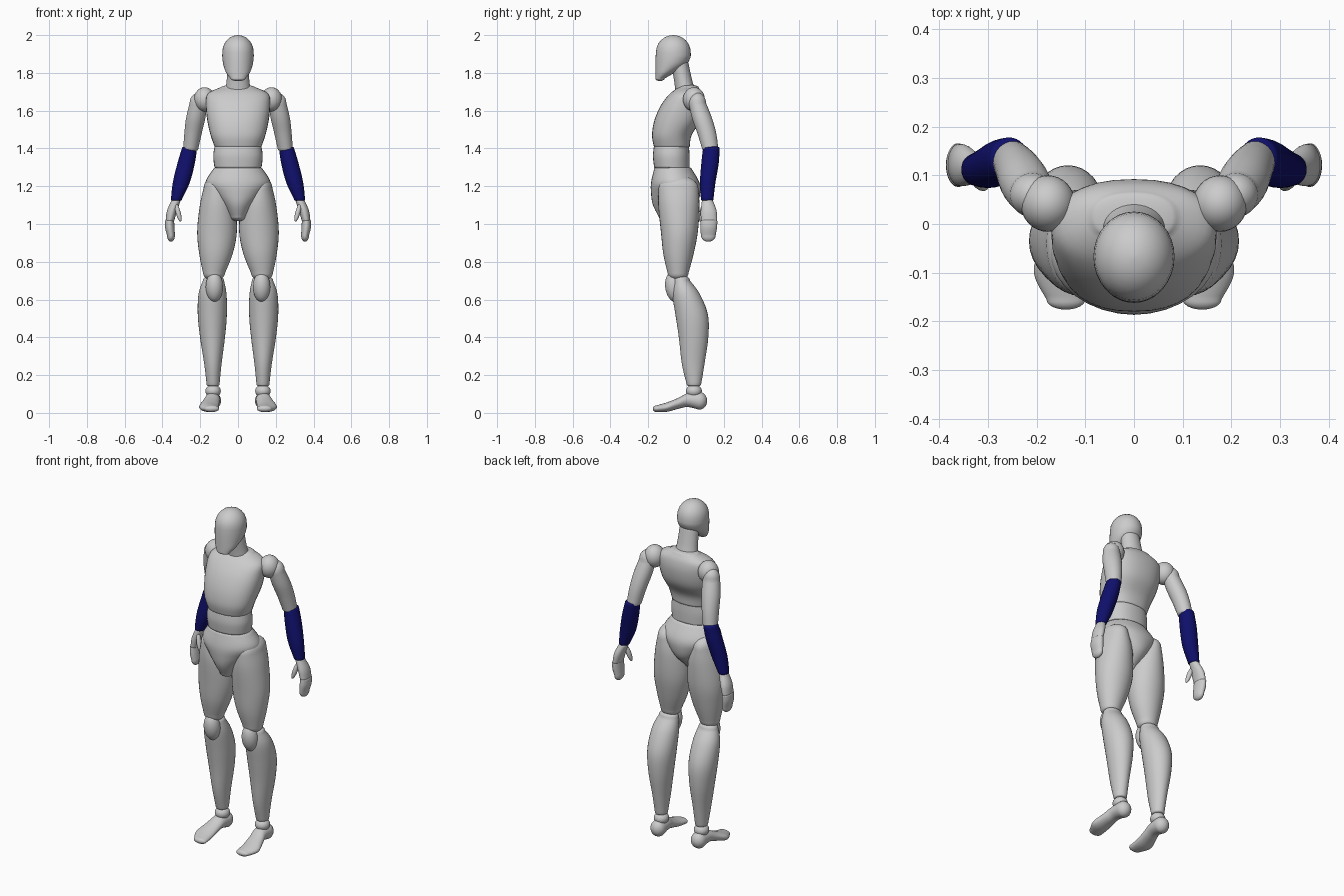
import bpy
import bmesh
import math
from mathutils import Matrix, Vector, Euler

SIDES = 32      # points around each cross-section
STEPS = 5       # smooth rings between two given sections
DOME = 6        # rings in each rounded end

if "Cube" in bpy.data.objects:
    bpy.data.objects.remove(bpy.data.objects["Cube"], do_unlink=True)


def make_material(name, colour):
    material = bpy.data.materials.new(name)
    material.use_nodes = True
    material.diffuse_color = colour
    shader = material.node_tree.nodes["Principled BSDF"]
    shader.inputs["Base Color"].default_value = colour
    shader.inputs["Roughness"].default_value = .6
    return material


grey = make_material("light grey", (.6, .6, .6, 1))
navy = make_material("navy blue", (.005, .005, .15, 1))


def finish(name, bm, material):
    """Turn a bmesh into a smooth-shaded object with one material."""
    bmesh.ops.recalc_face_normals(bm, faces=bm.faces[:])
    mesh = bpy.data.meshes.new(name)
    bm.to_mesh(mesh)
    bm.free()
    mesh.materials.append(material)
    part = bpy.data.objects.new(name, mesh)
    bpy.context.collection.objects.link(part)
    bpy.ops.object.select_all(action="DESELECT")
    part.select_set(True)
    bpy.context.view_layer.objects.active = part
    bpy.ops.object.shade_smooth_by_angle(angle=math.radians(50))


def smooth_sections(sections):
    """Catmull-Rom interpolation through the given sections."""
    points = [Vector(section) for section in sections]
    padded = [points[0]] + points + [points[-1]]
    result = []
    for before, start, end, after in zip(padded, padded[1:], padded[2:], padded[3:]):
        tangent_in, tangent_out = (end - before) / 2, (after - start) / 2
        for step in range(STEPS):
            t = step / STEPS
            blend = t * t * (3 - 2 * t)
            result.append(start.lerp(end, blend)
                          + tangent_in * (t * (1 - t) ** 2)
                          - tangent_out * (t * t * (1 - t)))
    result.append(points[-1])
    return result


def dome_rings(section, height):
    """Shrinking rings that round off an end; height is signed."""
    along, first, second, radius_a, radius_b = section
    rings = []
    for i in range(1, DOME + 1):
        angle = math.pi / 2 * i / (DOME + .2)
        shrink = math.cos(angle)
        rings.append((along + height * math.sin(angle), first, second,
                      radius_a * shrink, radius_b * shrink))
    return rings


def loft(name, sections, low, high, axis="z", boxy=2, material=grey, flip=1):
    """Skin sections (along, centre, centre, radius, radius) with domed ends."""
    rings = smooth_sections(sections)
    rings = (dome_rings(rings[0], -low)[::-1] + rings + dome_rings(rings[-1], high))
    bm = bmesh.new()
    loops = []
    for along, first, second, radius_a, radius_b in rings:
        loop = []
        for i in range(SIDES):
            angle = math.tau * i / SIDES
            c, s = math.cos(angle), math.sin(angle)
            a = first + radius_a * math.copysign(abs(c) ** (2 / boxy), c)
            b = second + radius_b * math.copysign(abs(s) ** (2 / boxy), s)
            place = (a * flip, b, along) if axis == "z" else (a * flip, along, b)
            loop.append(bm.verts.new(place))
        loops.append(loop)
    for lower, upper in zip(loops, loops[1:]):
        for i in range(SIDES):
            j = (i + 1) % SIDES
            bm.faces.new((lower[i], lower[j], upper[j], upper[i]))
    bm.faces.new(loops[0])
    bm.faces.new(loops[-1])
    finish(name, bm, material)


def ellipsoid(name, centre, radii, tilt=(0, 0, 0), flip=1):
    """A stretched sphere, tilted by degrees, on either side of the body."""
    turn = Euler([math.radians(angle) for angle in tilt]).to_matrix().to_4x4()
    matrix = (Matrix.Diagonal((flip, 1, 1, 1)) @ Matrix.Translation(centre)
              @ turn @ Matrix.Diagonal((*radii, 1)))
    bm = bmesh.new()
    bmesh.ops.create_uvsphere(bm, u_segments=SIDES, v_segments=SIDES // 2,
                              radius=1, matrix=matrix)
    finish(name, bm, grey)


# Head with a flat face and a jaw that slopes back to the neck
loft("head", [
    (1.77, 0, -.138, .04, .024),
    (1.8, 0, -.112, .062, .05),
    (1.84, 0, -.082, .077, .08),
    (1.88, 0, -.069, .083, .092),
    (1.91, 0, -.067, .083, .092)], low=.013, high=.09)
loft("neck", [
    (1.69, 0, .0, .07, .055),
    (1.76, 0, -.015, .06, .048),
    (1.86, 0, -.035, .055, .046)], low=.01, high=.01)

# Torso
loft("chest", [
    (1.41, 0, -.075, .124, .095),
    (1.47, 0, -.075, .145, .105),
    (1.55, 0, -.045, .163, .122),
    (1.63, 0, -.02, .17, .112),
    (1.69, 0, .0, .16, .085),
    (1.725, 0, .014, .09, .052)], low=.01, high=.012, boxy=2.3)
loft("abdomen", [
    (1.3, 0, -.075, .125, .094),
    (1.36, 0, -.078, .131, .097),
    (1.41, 0, -.077, .124, .093)], low=.01, high=.01, boxy=2.2)
loft("pelvis", [
    (1.04, 0, -.075, .045, .07),
    (1.1, 0, -.06, .085, .115),
    (1.16, 0, -.055, .135, .13),
    (1.22, 0, -.057, .172, .128),
    (1.295, 0, -.07, .128, .098)], low=.025, high=.01)

for side, flip in (("left", 1), ("right", -1)):
    # Leg
    loft(side + "_thigh", [
        (.74, .127, -.042, .058, .055),
        (.84, .117, -.04, .088, .08),
        (.96, .111, -.035, .105, .098),
        (1.1, .109, -.038, .093, .109),
        (1.19, .115, -.04, .067, .105)], low=.04, high=.065, flip=flip)
    ellipsoid(side + "_knee", (.125, -.064, .667), (.046, .046, .08),
              tilt=(8, 0, 0), flip=flip)
    loft(side + "_shin", [
        (.15, .132, .042, .034, .038),
        (.26, .133, .038, .046, .06),
        (.4, .135, .04, .066, .078),
        (.52, .136, .03, .077, .086),
        (.63, .135, .0, .074, .073),
        (.7, .13, -.024, .056, .045)], low=.012, high=.03, flip=flip)
    ellipsoid(side + "_ankle", (.132, .042, .115), (.041, .042, .035), flip=flip)
    loft(side + "_foot", [
        (-.155, .14, .022, .04, .018),
        (-.1, .153, .031, .053, .025),
        (-.04, .145, .051, .046, .029),
        (.01, .136, .068, .041, .037),
        (.07, .133, .064, .043, .047)],
        low=.021, high=.042, axis="y", flip=flip)

    # Arm
    ellipsoid(side + "_shoulder", (.177, .042, 1.66), (.056, .058, .064), flip=flip)
    loft(side + "_upper_arm", [
        (1.4, .25, .128, .04, .043),
        (1.48, .238, .11, .046, .05),
        (1.56, .224, .085, .051, .053),
        (1.64, .209, .06, .047, .046)], low=.02, high=.055, flip=flip)
    loft(side + "_forearm", [
        (1.13, .326, .112, .029, .033),
        (1.22, .3, .115, .045, .041),
        (1.32, .275, .127, .046, .046),
        (1.4, .257, .134, .04, .044)],
        low=.01, high=.015, material=navy, flip=flip)

    # Hand
    loft(side + "_palm", [
        (1.02, .36, .122, .023, .043),
        (1.07, .349, .12, .027, .042),
        (1.12, .33, .114, .025, .03)], low=.012, high=.012, flip=flip)
    loft(side + "_fingers", [
        (.94, .355, .118, .021, .039),
        (.98, .361, .12, .025, .044),
        (1.015, .362, .122, .024, .044)], low=.034, high=.012, flip=flip)
    ellipsoid(side + "_thumb", (.317, .086, 1.062), (.013, .015, .052),
              tilt=(-12, 15, 0), flip=flip)
